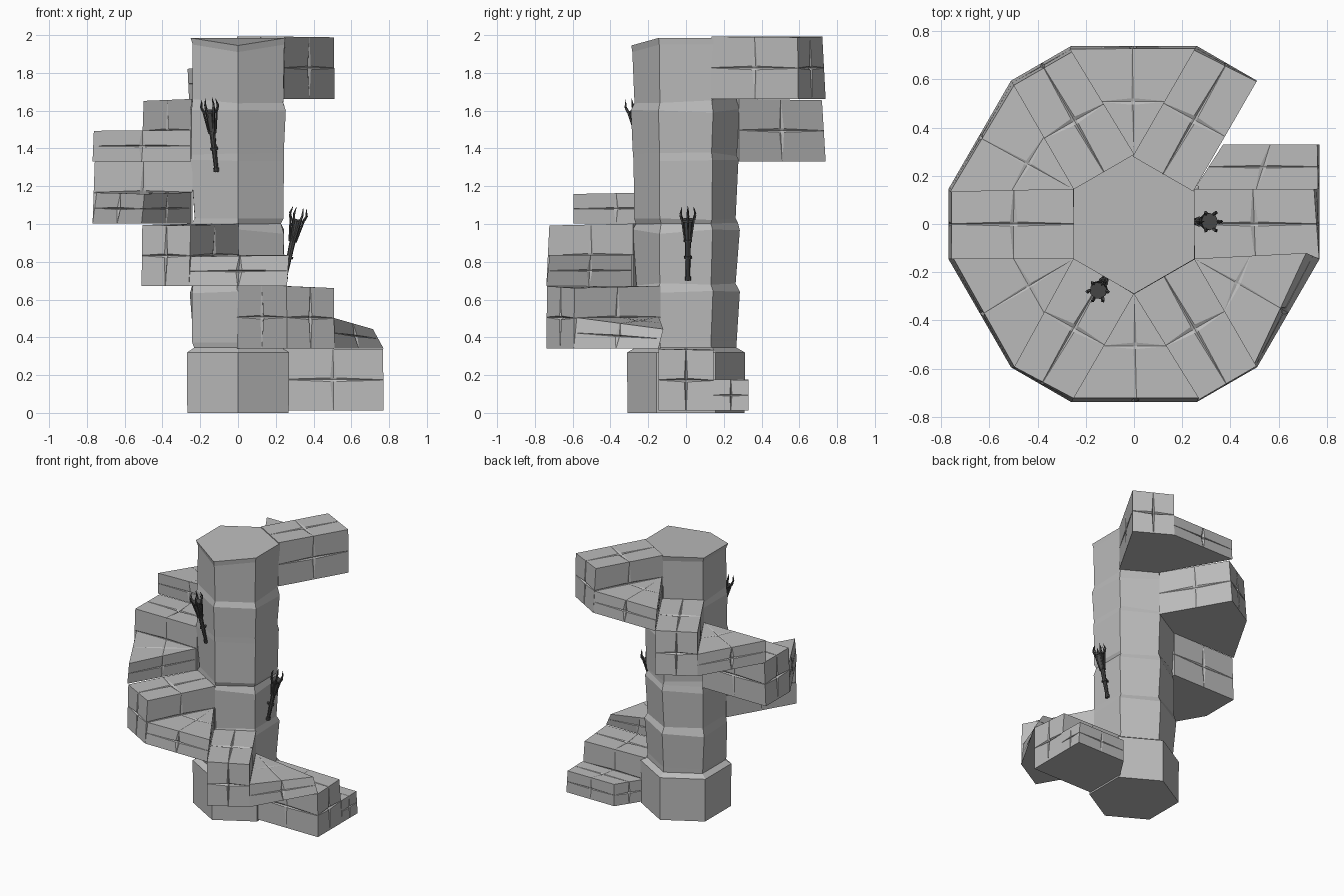
import bpy, bmesh, math, random
from mathutils import Vector, Matrix

random.seed(4)
if "Cube" in bpy.data.objects:
    bpy.data.objects.remove(bpy.data.objects["Cube"])


def material(name, rgb):
    m = bpy.data.materials.new(name)
    m.use_nodes = True
    m.diffuse_color = (*rgb, 1)
    m.node_tree.nodes["Principled BSDF"].inputs["Base Color"].default_value = (*rgb, 1)
    return m


STONE = material("grey stone", (0.5, 0.5, 0.5))
IRON = material("dark iron", (0.07, 0.07, 0.07))
RISE = 0.33      # height of one pair of steps
INNER, OUTER, HALF = 0.24, 0.77, 0.145


def finish(bm, name, mat):
    bmesh.ops.recalc_face_normals(bm, faces=bm.faces)
    mesh = bpy.data.meshes.new(name)
    bm.to_mesh(mesh)
    bm.free()
    mesh.materials.append(mat)
    ob = bpy.data.objects.new(name, mesh)
    bpy.context.collection.objects.link(ob)
    return ob


def carved_block(name, plan, z0, z1, angle, chip=0.0):
    """Block over four plan points (inner right/left, outer right/left),
    with a tapering cross-shaped crack cut into each face."""
    turn = Matrix.Rotation(angle, 3, 'Z')
    low = [Vector((x, y, z0)) for x, y in plan]
    high = [Vector((x, y, z1)) for x, y in plan]
    for p in high[2:]:
        p.x -= random.uniform(0, 0.025)
        p.z -= random.uniform(0, 0.012)
    high[3] -= Vector((chip * 0.6, chip * 0.6, chip))

    def place(u, v, w):
        ends = [a[0].lerp(a[1], v).lerp(a[2].lerp(a[3], v), u) for a in (low, high)]
        return turn @ ends[0].lerp(ends[1], w)

    bm = bmesh.new()
    verts = {}

    def vert(key):
        if key not in verts:
            rim = sum(i in (0, 4) for i in key)
            half = 0.03 if rim == 1 else 0.004
            t = [(0, 0.5 - half, 0.5, 0.5 + half, 1)[i] for i in key]
            if rim == 1 and 2 in key and key[2] != 0:
                t = [min(max(p, 0.03), 0.97) for p in t]
            verts[key] = bm.verts.new(place(*t))
        return verts[key]

    for axis in range(3):
        for end in (0, 4):
            for i in range(4):
                for j in range(4):
                    ring = []
                    for a, b in ((i, j), (i + 1, j), (i + 1, j + 1), (i, j + 1)):
                        key = [a, b]
                        key.insert(axis, end)
                        ring.append(vert(tuple(key)))
                    bm.faces.new(ring)
    bmesh.ops.remove_doubles(bm, verts=bm.verts, dist=0.0005)
    return finish(bm, name, STONE)


# Six pairs of steps: a wedge tread, then a taller straight tread
straight = [(INNER, -HALF), (INNER, HALF), (OUTER, -HALF), (OUTER, HALF)]
corner = Matrix.Rotation(math.radians(60), 2) @ Vector((OUTER, -HALF))
wedge = [(0.25, HALF), (0.25, HALF), (OUTER, HALF), tuple(corner)]
first = [(0.25, HALF), (0.37, 0.33), (OUTER, HALF), (OUTER, 0.33)]
for n in range(6):
    base = 0.012 + n * RISE
    turn = math.radians(-60 * n)
    carved_block(f"wedge_step_{n + 1}", wedge if n else first, base, base + RISE / 2,
                 turn, 0.06 if n == 1 else 0)
    carved_block(f"straight_step_{n + 1}", straight, base, base + RISE, turn)

# Hexagonal pillar of stacked, slightly uneven drums
profile = [(0, 0.31), (0.32, 0.312), (0.345, 0.268), (0.38, 0.272), (0.64, 0.288),
           (0.68, 0.27), (0.96, 0.283), (1.01, 0.27), (1.03, 0.27), (1.34, 0.285),
           (1.37, 0.275), (1.6, 0.287), (1.65, 0.27), (1.95, 0.282), (1.985, 0.29)]
bm = bmesh.new()
rings = []
for z, r in profile:
    ring = []
    for s in range(6):
        a = math.radians(30 + 60 * s)
        rr = r + (random.uniform(-0.008, 0.008) if 0.35 < z < 1.97 else 0)
        dz = random.uniform(-0.012, 0.012) if 0.35 < z < 1.9 else 0
        if z > 1.9 and s == 4:
            dz = -0.04
        ring.append(bm.verts.new((rr * math.cos(a), rr * math.sin(a), z + dz)))
    rings.append(ring)
for a, b in zip(rings, rings[1:]):
    for s in range(6):
        t = (s + 1) % 6
        bm.faces.new((a[s], a[t], b[t], b[s]))
bm.faces.new(rings[0])
bm.faces.new(rings[-1])
finish(bm, "pillar", STONE)


def rod(bm, p, q, r1, r2, sides=8):
    """Tapered rod between two points."""
    p, q = Vector(p), Vector(q)
    d = q - p
    m = Matrix.Translation((p + q) / 2) @ d.to_track_quat('Z', 'Y').to_matrix().to_4x4()
    bmesh.ops.create_cone(bm, cap_ends=True, segments=sides, radius1=r1, radius2=r2,
                          depth=d.length, matrix=m)


def torch(name, angle, z):
    """Wall torch leaning outwards: handle, collars, flared cage, wall bracket."""
    bm = bmesh.new()
    rod(bm, (0, 0, 0), (0, 0, 0.2), 0.011, 0.016)
    rod(bm, (0, 0, 0.2), (0, 0, 0.31), 0.016, 0.026)
    rod(bm, (0, 0, -0.008), (0, 0, 0.012), 0.016, 0.016)
    for h, r in ((0.11, 0.021), (0.2, 0.022), (0.31, 0.036)):
        rod(bm, (0, 0, h), (0, 0, h + 0.012), r, r)
    for s in range(6):
        a = math.radians(60 * s)
        c, d = math.cos(a), math.sin(a)
        rod(bm, (0.017 * c, 0.017 * d, 0.2), (0.037 * c, 0.037 * d, 0.33), 0.005, 0.006, 4)
        rod(bm, (0.037 * c, 0.037 * d, 0.325), (0.045 * c, 0.045 * d, 0.345), 0.008, 0.006, 4)
        rod(bm, (0.045 * c, 0.045 * d, 0.345), (0.036 * c, 0.036 * d, 0.385), 0.007, 0.001, 4)
    rod(bm, (0, 0, 0.116), (-0.06, 0, 0.116), 0.008, 0.008, 6)
    lean = Matrix.Translation((0.247, 0.01, z)) @ Matrix.Rotation(math.radians(12), 4, 'Y')
    bm.transform(Matrix.Rotation(angle, 4, 'Z') @ lean)
    finish(bm, name, IRON)


torch("lower_torch", 0, 0.71)
torch("upper_torch", math.radians(-120), 1.285)
